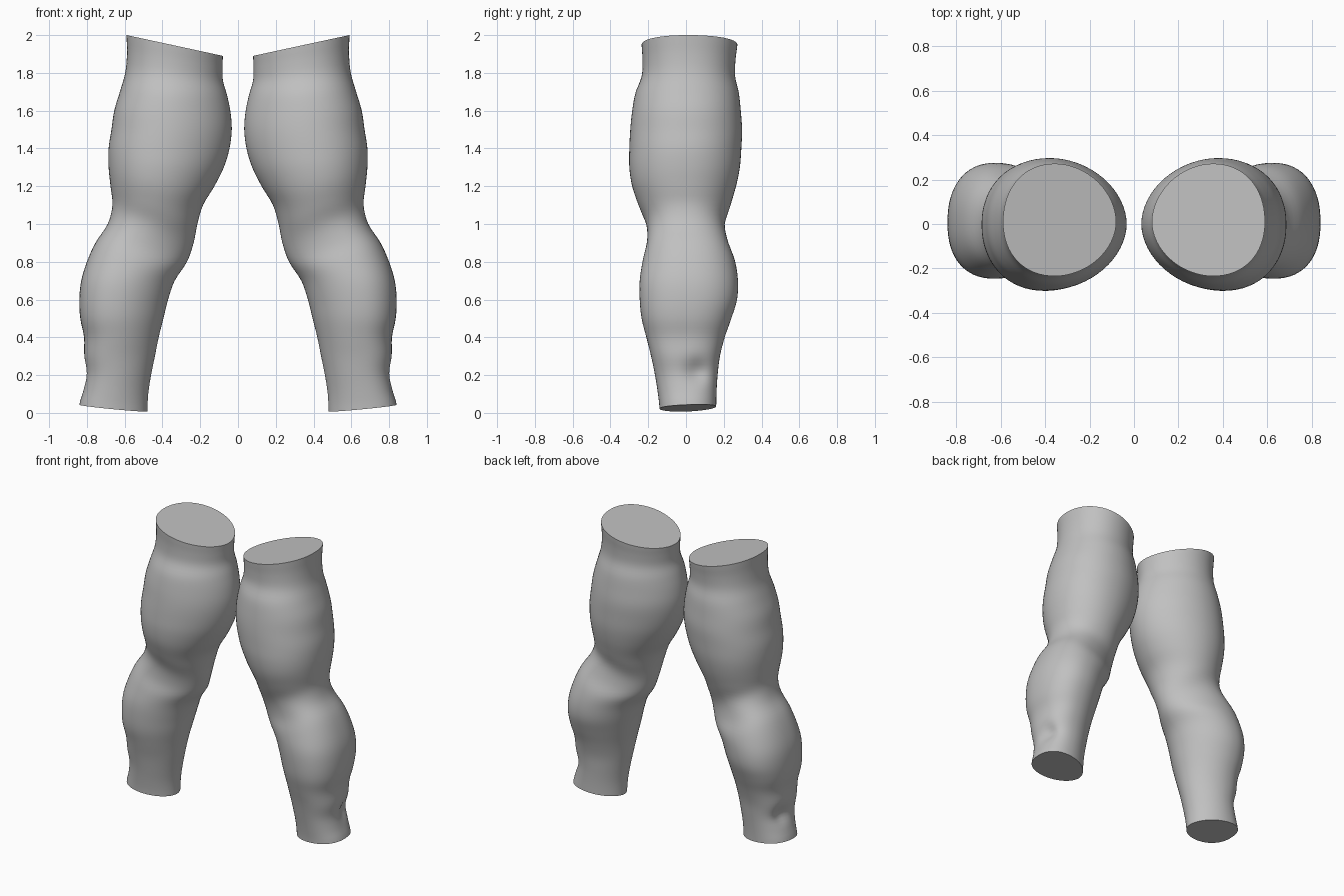
import bpy, bmesh, math

cube = bpy.data.objects.get("Cube")
if cube:
    bpy.data.objects.remove(cube)

skin = bpy.data.materials.new("plain grey")
skin.use_nodes = True
GREY = (0.53, 0.53, 0.53, 1)
skin.diffuse_color = GREY
skin.node_tree.nodes["Principled BSDF"].inputs["Base Color"].default_value = GREY

# Outline of one leg every 0.1 in height, from the ankle up
INNER = [.48, .475, .46, .44, .42, .395, .37, .335, .27, .235, .215,
         .185, .125, .075, .045, .033, .04, .058, .08, .082, .08]
OUTER = [.84, .818, .805, .815, .815, .835, .84, .83, .80, .755, .69,
         .665, .675, .685, .685, .67, .655, .625, .597, .588, .59]
FRONT = [.14, .15, .165, .185, .21, .235, .245, .245, .23, .207, .21,
         .25, .285, .30, .30, .295, .285, .268, .235, .23, .235]
BACK = [.16, .162, .168, .18, .205, .24, .27, .275, .26, .222, .205,
        .235, .265, .285, .293, .297, .29, .28, .26, .262, .272]
SIDES, RINGS = 64, 80


def spline(vals, t):
    """Smooth curve through evenly spaced values, t in height units."""
    u = min(max(t, 0), 2) * 10
    i = min(int(u), len(vals) - 2)
    f = u - i
    a, b, c, d = (vals[min(max(i + k, 0), len(vals) - 1)] for k in (-1, 0, 1, 2))
    return b + f * (c - a + f * (2*a - 5*b + 4*c - d + f * (3*(b - c) + d - a))) / 2


def bump(value, centre, width):
    return math.exp(-((value - centre) / width) ** 2)


def power(value, n):
    return math.copysign(abs(value) ** (2 / n), value)


def leg_point(t, angle):
    xi, xo = spline(INNER, t), spline(OUTER, t)
    thigh = min(max((t - 0.8) / 0.4, 0), 1)
    middle = xi + (xo - xi) * (0.56 - 0.02 * thigh)   # fullest part of section
    c, s = math.cos(angle), math.sin(angle)
    n = 2.3 - 0.15 * thigh if c > 0 else 1.9
    x = middle + power(c, n) * ((xo - middle) if c > 0 else (middle - xi))
    # The knee crease slopes down towards the inside
    level = t - 0.4 * (x - middle) * bump(t, 0.98, 0.22)
    yf, yb = spline(FRONT, level), spline(BACK, level)
    mid_y = 0.25 * (yb - yf)
    y = mid_y + power(s, n) * ((yb - mid_y) if s > 0 else (yf + mid_y))
    # Small hollow on the outer ankle
    if c > 0:
        x -= 0.03 * bump(t, 0.21, 0.07) * bump(y, 0.06, 0.06)
    # Slanted cuts at both ends
    top = max((t - 1.5) / 0.5, 0) ** 2
    low = max((0.4 - t) / 0.4, 0) ** 2
    z = t + top * (0.216 * (x - 0.335) - 0.055)
    z += low * (0.025 + 0.1 * (x - 0.66) + 0.04 * y)
    return x, y, z


def build_leg(name, side):
    bm = bmesh.new()
    rings = []
    for r in range(RINGS + 1):
        ring = []
        for k in range(SIDES):
            x, y, z = leg_point(2 * r / RINGS, math.tau * k / SIDES)
            ring.append(bm.verts.new((side * x, y, z)))
        rings.append(ring)
    for a, b in zip(rings, rings[1:]):
        for k in range(SIDES):
            j = (k + 1) % SIDES
            bm.faces.new((a[k], a[j], b[j], b[k]))
    # Flat end caps
    bm.faces.new(rings[0])
    bm.faces.new(rings[-1])
    bmesh.ops.recalc_face_normals(bm, faces=bm.faces)
    mesh = bpy.data.meshes.new(name)
    bm.to_mesh(mesh)
    bm.free()
    mesh.materials.append(skin)
    obj = bpy.data.objects.new(name, mesh)
    bpy.context.collection.objects.link(obj)
    bpy.ops.object.select_all(action="DESELECT")
    obj.select_set(True)
    bpy.context.view_layer.objects.active = obj
    bpy.ops.object.shade_smooth_by_angle(angle=math.radians(40))


build_leg("left_leg", 1)
build_leg("right_leg", -1)
